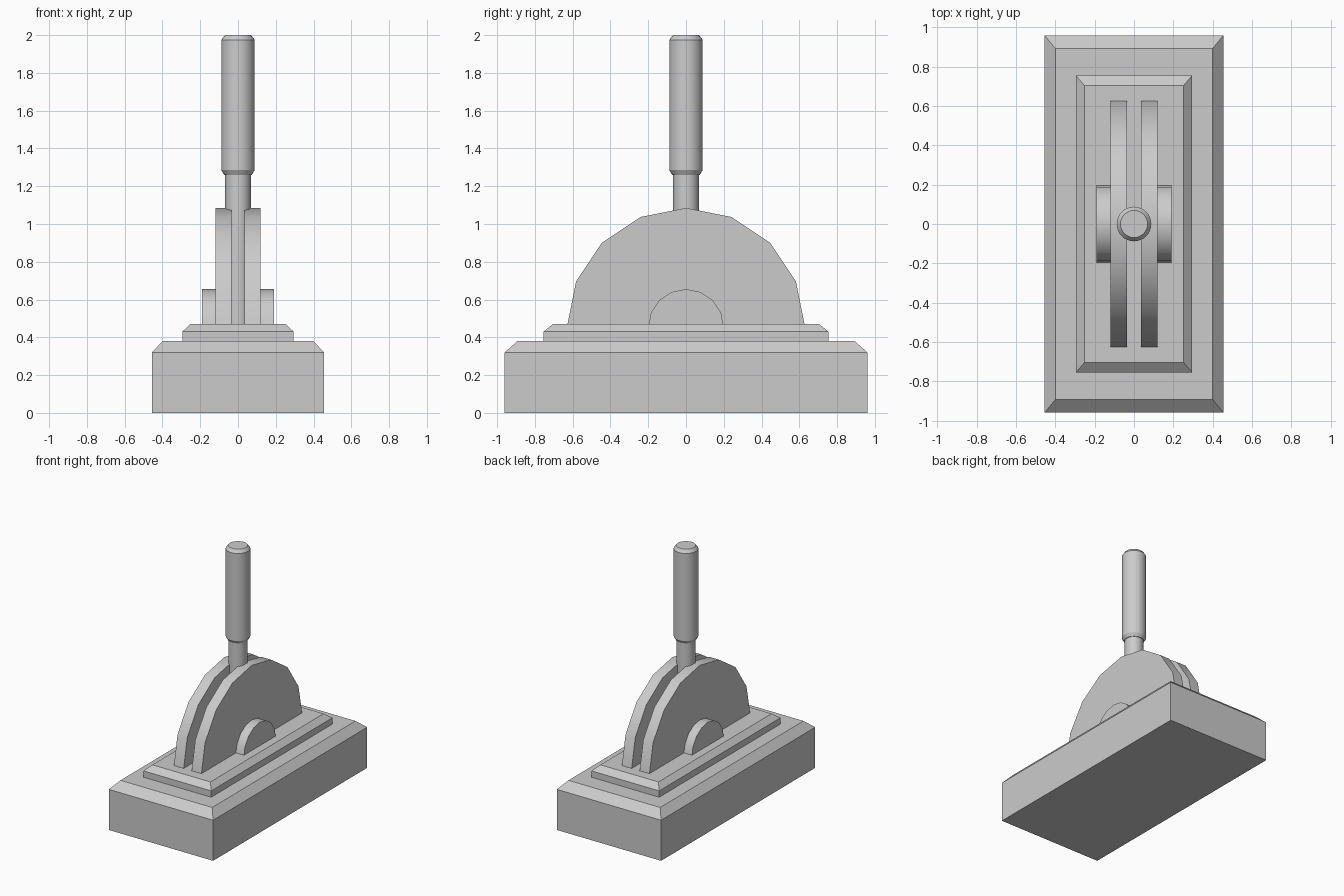
import bpy, bmesh
from math import sin, cos, pi

if "Cube" in bpy.data.objects:
    bpy.data.objects.remove(bpy.data.objects["Cube"])


def make(name, verts, faces, smooth=False):
    me = bpy.data.meshes.new(name)
    me.from_pydata(verts, [], faces)
    bm = bmesh.new()
    bm.from_mesh(me)
    bmesh.ops.recalc_face_normals(bm, faces=bm.faces)
    bm.to_mesh(me)
    bm.free()
    ob = bpy.data.objects.new(name, me)
    bpy.context.collection.objects.link(ob)
    if smooth:
        bpy.ops.object.select_all(action='DESELECT')
        ob.select_set(True)
        bpy.context.view_layer.objects.active = ob
        bpy.ops.object.shade_smooth_by_angle(angle=pi / 6)
    return ob


def loft(name, rings, smooth=False):
    """Join equal-length rings of points and cap both ends."""
    n = len(rings[0])
    faces = [tuple(range(n)), tuple(range(n * (len(rings) - 1), n * len(rings)))]
    for k in range(len(rings) - 1):
        for i in range(n):
            j = (i + 1) % n
            faces.append((k * n + i, k * n + j, (k + 1) * n + j, (k + 1) * n + i))
    return make(name, [p for r in rings for p in r], faces, smooth)


def block(name, levels):
    return loft(name, [[(-x, -y, z), (x, -y, z), (x, y, z), (-x, y, z)]
                       for x, y, z in levels])


def turned(name, levels, n=32):
    return loft(name, [[(r * cos(2 * pi * i / n), r * sin(2 * pi * i / n), z)
                        for i in range(n)] for r, z in levels], True)


def half_disc(name, x0, x1, r, zc=0.455, n=8):
    return loft(name, [[(x, r * cos(pi * i / n), zc + r * sin(pi * i / n))
                        for i in range(n + 1)] for x in (x0, x1)], True)


# Chamfered base and raised plate
block("base", [(0.455, 0.96, 0), (0.455, 0.96, 0.32), (0.40, 0.893, 0.38)])
block("top_plate", [(0.295, 0.755, 0.375), (0.295, 0.755, 0.43), (0.253, 0.705, 0.47)])

# Paired guide discs and pivot hubs
for side, s in (("left", -1), ("right", 1)):
    half_disc(side + "_guide_disc", s * 0.035, s * 0.12, 0.63)
    half_disc(side + "_pivot_hub", s * 0.115, s * 0.19, 0.20)

# Lever shaft and grip
turned("lever_shaft", [(0.068, 0.46), (0.068, 1.27)])
turned("lever_grip", [(0.073, 1.26), (0.088, 1.285), (0.088, 1.975), (0.069, 2.0)])
